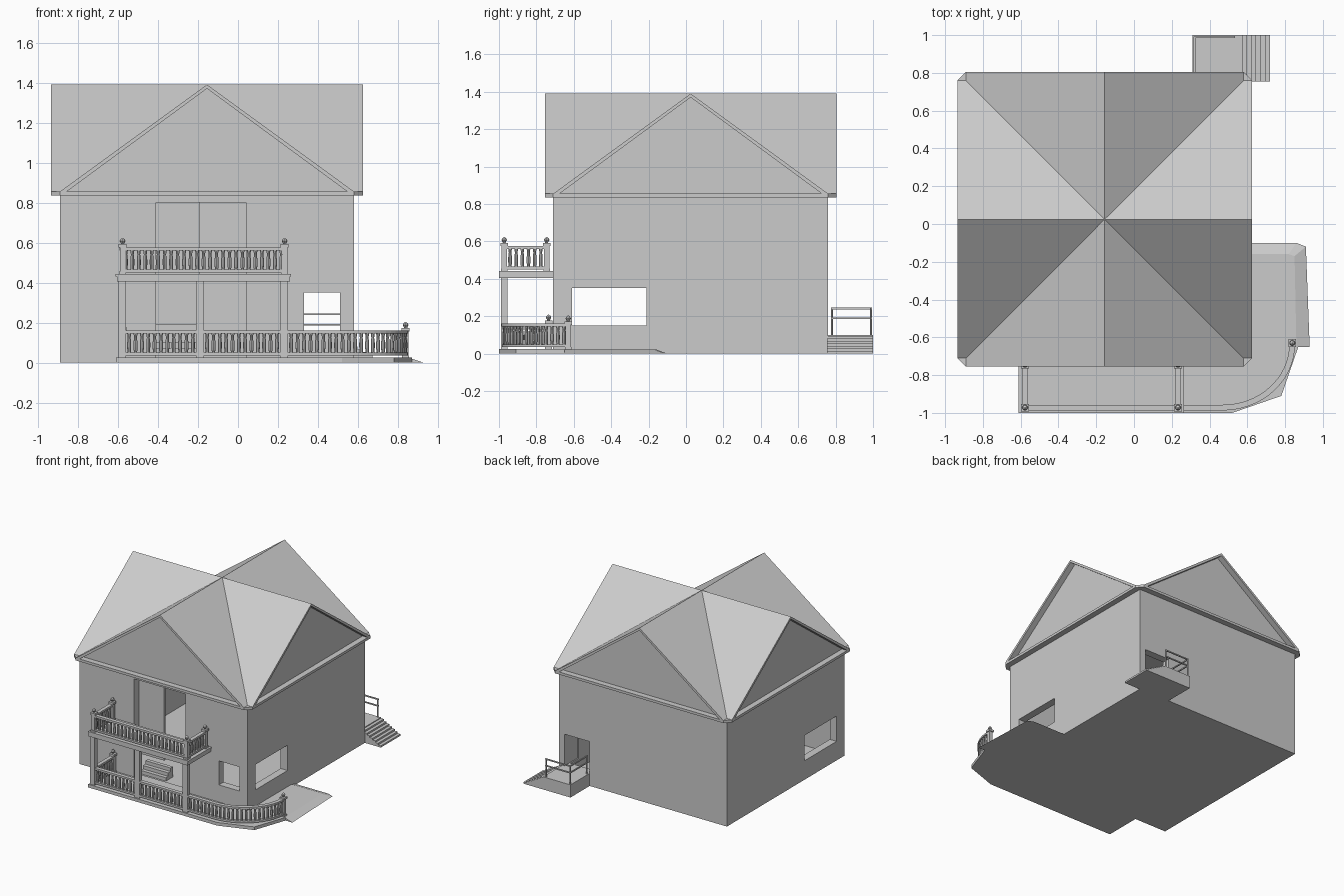
import bpy, bmesh, math
from mathutils import Vector, Matrix

if "Cube" in bpy.data.objects:
    bpy.data.objects.remove(bpy.data.objects["Cube"])

CX, CY = -0.155, 0.025   # house centre
H, E = 0.735, 0.78       # half width of walls, half width with eaves


def finish(bm, name):
    bmesh.ops.recalc_face_normals(bm, faces=bm.faces)
    me = bpy.data.meshes.new(name)
    bm.to_mesh(me)
    bm.free()
    ob = bpy.data.objects.new(name, me)
    bpy.context.scene.collection.objects.link(ob)
    return ob


def add_box(bm, x0, x1, y0, y1, z0, z1):
    m = Matrix.Translation(((x0 + x1) / 2, (y0 + y1) / 2, (z0 + z1) / 2))
    bmesh.ops.create_cube(bm, size=1, matrix=m @ Matrix.Diagonal((x1 - x0, y1 - y0, z1 - z0, 1)))


def box(name, *dims):
    bm = bmesh.new()
    add_box(bm, *dims)
    return finish(bm, name)


def loft(name, bottom, z0, top, z1):
    bm = bmesh.new()
    b = [bm.verts.new((x, y, z0)) for x, y in bottom]
    t = [bm.verts.new((x, y, z1)) for x, y in top]
    bm.faces.new(b)
    bm.faces.new(t)
    n = len(b)
    for i in range(n):
        bm.faces.new((b[i], b[(i + 1) % n], t[(i + 1) % n], t[i]))
    return finish(bm, name)


def add_lathe(bm, x, y, profile, sides=8):
    rings = [[bm.verts.new((x + r * math.cos(2 * math.pi * k / sides),
                            y + r * math.sin(2 * math.pi * k / sides), z))
              for k in range(sides)] for r, z in profile]
    for a, b in zip(rings, rings[1:]):
        for k in range(sides):
            j = (k + 1) % sides
            bm.faces.new((a[k], a[j], b[j], b[k]))
    bm.faces.new(rings[0])
    bm.faces.new(rings[-1])


def add_bar(bm, path, w, z0, z1):
    """Sweep a rectangle along a flat path."""
    pts = [Vector(p) for p in path]
    rings = []
    for i, p in enumerate(pts):
        d = (pts[min(i + 1, len(pts) - 1)] - pts[max(i - 1, 0)]).normalized()
        n = Vector((-d.y, d.x)) * w / 2
        rings.append([bm.verts.new((*q, z)) for q, z in
                      ((p + n, z0), (p - n, z0), (p - n, z1), (p + n, z1))])
    for a, b in zip(rings, rings[1:]):
        for k in range(4):
            j = (k + 1) % 4
            bm.faces.new((a[k], a[j], b[j], b[k]))
    bm.faces.new(rings[0])
    bm.faces.new(rings[-1])


def railing(name, path, z, pitch=0.032):
    """Two rails with turned balusters; z is the floor level."""
    bm = bmesh.new()
    add_bar(bm, path, 0.025, z + 0.01, z + 0.025)
    add_bar(bm, path, 0.03, z + 0.12, z + 0.135)
    pts = [Vector(p) for p in path]
    total = sum((b - a).length for a, b in zip(pts, pts[1:]))
    n = max(2, round(total / pitch))
    for i in range(n):
        d = (i + 0.5) * total / n
        for a, b in zip(pts, pts[1:]):
            seg = (b - a).length
            if d <= seg:
                p = a.lerp(b, d / seg)
                break
            d -= seg
        add_lathe(bm, p.x, p.y, [(r, z + h) for r, h in (
            (0.008, 0.024), (0.01, 0.05), (0.01, 0.075), (0.007, 0.1), (0.01, 0.121))])
    return finish(bm, name)


def newel(name, x, y, z):
    """Square post with cap and ball finial."""
    bm = bmesh.new()
    add_box(bm, x - 0.014, x + 0.014, y - 0.014, y + 0.014, z, z + 0.14)
    add_box(bm, x - 0.02, x + 0.02, y - 0.02, y + 0.02, z + 0.135, z + 0.152)
    add_box(bm, x - 0.018, x + 0.018, y - 0.018, y + 0.018, z, z + 0.015)
    add_lathe(bm, x, y, [(0.007, z + 0.15), (0.009, z + 0.158), (0.015, z + 0.168),
                         (0.009, z + 0.178), (0.002, z + 0.184)])
    return finish(bm, name)


# Hollow house walls with window and door openings
walls = box("house_walls", CX - H, CX + H, CY - H, CY + H, 0, 0.84)
cuts = [(CX - H + 0.06, CX + H - 0.06, CY - H + 0.06, CY + H - 0.06, 0.02, 0.82),
        (-0.41, 0.04, -0.8, -0.6, 0.025, 0.80),
        (0.33, 0.51, -0.8, -0.6, 0.16, 0.35),
        (-1.0, 0.7, -0.61, -0.21, 0.15, 0.35),
        (0.31, 0.53, 0.6, 0.9, 0.10, 0.35)]
for c in cuts:
    cutter = box("cutter", *c)
    cutter.hide_render = True
    mod = walls.modifiers.new("cut", 'BOOLEAN')
    mod.operation, mod.solver, mod.object = 'DIFFERENCE', 'EXACT', cutter
    bpy.context.view_layer.objects.active = walls
    bpy.ops.object.modifier_apply(modifier=mod.name)
    bpy.data.objects.remove(cutter)

# Recessed panel and small steps in the tall front opening
box("entry_panel", -0.41, -0.19, -0.65, -0.635, 0.19, 0.81)
for i in range(3):
    box("entry_step", -0.41, -0.19, -0.63 + i * 0.03, -0.54, 0.02 + i * 0.027, 0.047 + i * 0.027)

# Eave slab with chamfered corners
octagon = [(CX + a, CY + b) for a, b in (
    (-H, -E), (H, -E), (E, -H), (E, H), (H, E), (-H, E), (-E, H), (-E, -H))]
loft("eave_trim", octagon, 0.835, octagon, 0.855)

# Cross-gable roof shell, one arm turned to four sides
bm = bmesh.new()
gb = bmesh.new()
for k in range(4):
    rot = Matrix.Translation((CX, CY, 0)) @ Matrix.Rotation(k * math.pi / 2, 4, 'Z')
    for s in (-1, 1):
        bm.faces.new([bm.verts.new(rot @ Vector(p)) for p in (
            (0, 0, 1.39), (0, -E, 1.39), (s * H, -E, 0.855), (s * H, -H, 0.855))])
    gb.faces.new([gb.verts.new(rot @ Vector(p)) for p in (
        (-H + 0.01, -H, 0.85), (H - 0.01, -H, 0.85), (0, -H, 1.38))])
bmesh.ops.remove_doubles(bm, verts=bm.verts, dist=0.0005)
finish(gb, "gable_walls")
roof = finish(bm, "roof")
if roof.data.polygons[0].normal.z < 0:
    roof.data.flip_normals()
sol = roof.modifiers.new("thickness", 'SOLIDIFY')
sol.thickness, sol.offset = 0.02, -1

# Porch floor and the low ramp at its right end
porch = [(-0.61, -0.70), (-0.61, -1.0), (0.52, -1.0), (0.78, -0.91), (0.87, -0.65), (0.57, -0.65), (0.57, -0.70)]
loft("porch_floor", porch, 0, porch, 0.025)
loft("side_ramp", [(0.57, -0.65), (0.93, -0.65), (0.91, -0.12), (0.86, -0.10), (0.57, -0.10)], 0,
     [(0.57, -0.65), (0.86, -0.65), (0.85, -0.17), (0.82, -0.16), (0.57, -0.16)], 0.022)

# Balcony slab and the columns under it
box("balcony_floor", -0.605, 0.26, -1.0, -0.71, 0.405, 0.44)
box("balcony_ledge", -0.612, 0.265, -1.0, -0.71, 0.43, 0.442)
for x in (-0.58, -0.19, 0.23):
    box("porch_column", x - 0.02, x + 0.02, -0.99, -0.955, 0.02, 0.41)

# Balcony railings and newels
Y0, Y1, XL, XR = -0.972, -0.745, -0.577, 0.233
railing("balcony_front_rail", [(XL, Y0), (XR, Y0)], 0.44)
for x in (XL, XR):
    railing("balcony_side_rail", [(x, Y0 + 0.015), (x, Y1 - 0.015)], 0.44)
    for y in (Y0, Y1):
        newel("balcony_newel", x, y, 0.44)

# Porch railings, with the curve round the right corner
railing("porch_left_rail", [(XL, Y0 + 0.015), (XL, Y1)], 0.025)
newel("porch_newel", XL, -0.735, 0.025)
railing("porch_front_rail_a", [(-0.56, Y0), (-0.21, Y0)], 0.025)
railing("porch_front_rail_b", [(-0.17, Y0), (0.21, Y0)], 0.025)
curve = [(0.25, Y0)] + [(0.47 + 0.367 * math.sin(t * math.pi / 32),
                         -0.637 - 0.335 * math.cos(t * math.pi / 32)) for t in range(17)]
railing("porch_curved_rail", curve, 0.025)
newel("porch_end_newel", 0.838, -0.63, 0.02)

# Back landing and steps
box("back_landing", 0.31, 0.55, 0.75, 1.0, 0, 0.10)
for i in range(7):
    box("back_step", 0.54, 0.55 + (i + 1) * 0.0243, 0.755, 1.0, 0, 0.10 - (i + 0.5) * 0.0133)

# Tube handrail round the landing
bm = bmesh.new()
for x, y in ((0.32, 0.78), (0.32, 0.99), (0.53, 0.99)):
    add_lathe(bm, x, y, [(0.005, 0.09), (0.005, 0.245)])
for z in (0.185, 0.237):
    add_bar(bm, [(0.32, 0.775), (0.32, 0.992)], 0.009, z, z + 0.009)
    add_bar(bm, [(0.318, 0.99), (0.535, 0.99)], 0.009, z, z + 0.009)
finish(bm, "landing_handrail")
